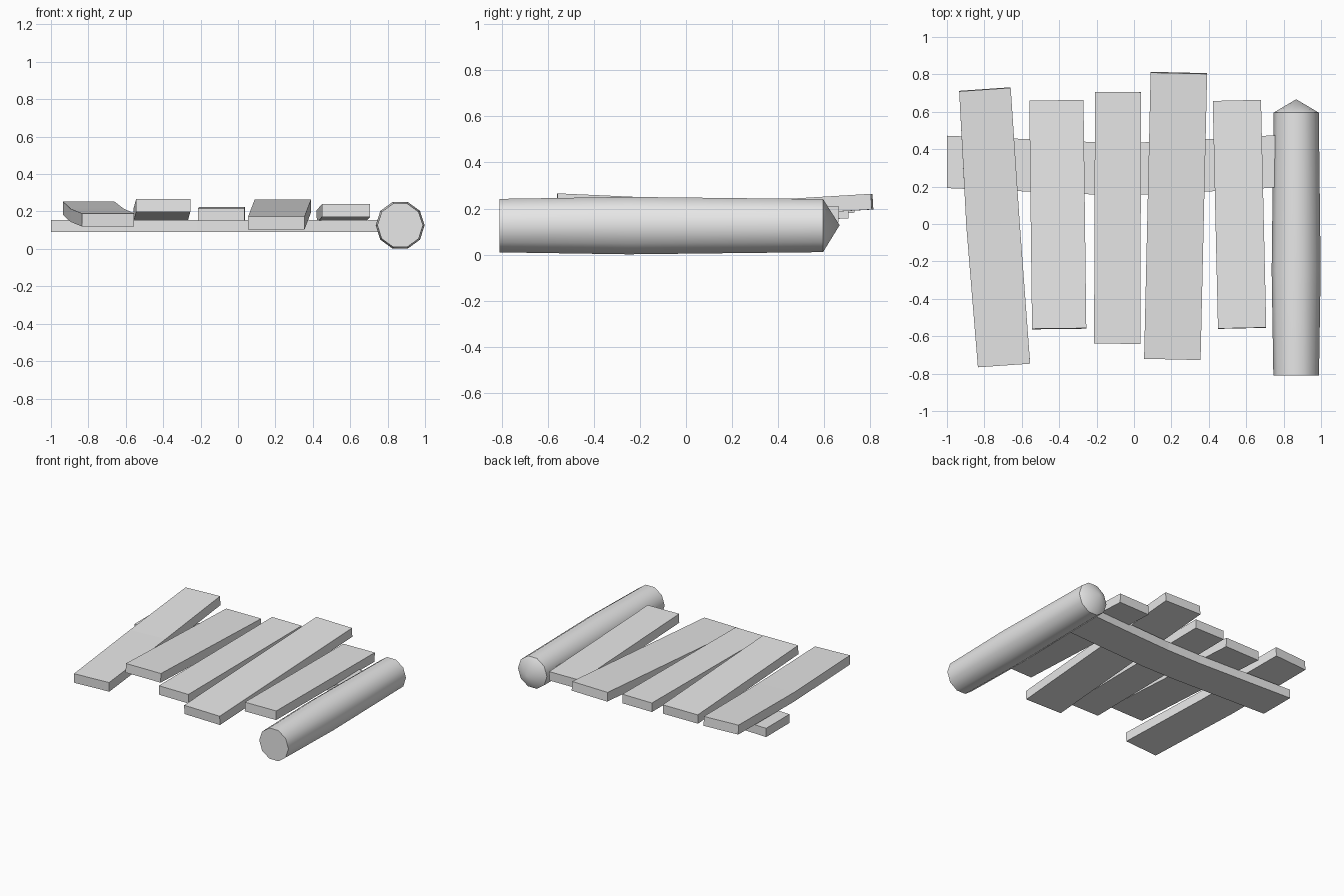
import bpy, bmesh, math
from mathutils import Vector

if "Cube" in bpy.data.objects:
    bpy.data.objects.remove(bpy.data.objects["Cube"], do_unlink=True)

grey = bpy.data.materials.new("plain_grey")
grey.use_nodes = True
grey.diffuse_color = (0.8, 0.8, 0.8, 1)
grey.node_tree.nodes["Principled BSDF"].inputs["Base Color"].default_value = (0.8, 0.8, 0.8, 1)


def loft(name, rings, tip=None):
    """Skin a row of rings, closing the ends with a cap or a pointed tip."""
    bm = bmesh.new()
    loops = [[bm.verts.new(p) for p in ring] for ring in rings]
    n = len(loops[0])
    for a, b in zip(loops, loops[1:]):
        for i in range(n):
            j = (i + 1) % n
            bm.faces.new((a[i], a[j], b[j], b[i]))
    bm.faces.new(loops[0])
    if tip:
        apex = bm.verts.new(tip)
        for i in range(n):
            bm.faces.new((loops[-1][i], loops[-1][(i + 1) % n], apex))
    else:
        bm.faces.new(loops[-1])
    bmesh.ops.recalc_face_normals(bm, faces=bm.faces)
    mesh = bpy.data.meshes.new(name)
    bm.to_mesh(mesh)
    bm.free()
    mesh.materials.append(grey)
    obj = bpy.data.objects.new(name, mesh)
    bpy.context.collection.objects.link(obj)
    return obj


def board(name, path, widths, thickness):
    """Rectangular board swept along a path, square to its overall direction."""
    path = [Vector(p) for p in path]
    axis = (path[-1] - path[0]).normalized()
    side = axis.cross(Vector((0, 0, 1))).normalized()
    up = side.cross(axis)
    rings = []
    for p, w in zip(path, widths):
        rings.append([p + side * w / 2 * s + up * thickness / 2 * t
                      for s, t in ((-1, -1), (1, -1), (1, 1), (-1, 1))])
    return loft(name, rings)


# Loose planks: front centre, back centre, width
planks = [
    ((-0.40, -0.56, 0.232), (-0.415, 0.66, 0.177), 0.29),
    ((-0.09, -0.64, 0.183), (-0.085, 0.705, 0.19), 0.247),
    ((0.205, -0.722, 0.138), (0.24, 0.808, 0.23), 0.302),
    ((0.578, -0.557, 0.205), (0.55, 0.66, 0.174), 0.258),
]
board("plank_1", [(-0.695, -0.755, 0.155), (-0.754, 0, 0.18), (-0.797, 0.72, 0.217)],
      (0.28, 0.286, 0.276), 0.07)
for i, (front, back, width) in enumerate(planks):
    board(f"plank_{i + 2}", [front, back], (width, width), 0.068)

# Bowed cross rail under the planks
rail = [(-1, 0.332), (-0.6, 0.315), (-0.22, 0.298), (0.06, 0.297), (0.4, 0.314), (0.76, 0.335)]
board("cross_rail", [(x, y, 0.122) for x, y in rail], [0.28] * len(rail), 0.066)

# Fallen ten-sided post with a pointed end
cx, cz, sides = 0.867, 0.126, 10
rings = []
for y, r in ((-0.81, 0.122), (-0.25, 0.131), (0.595, 0.121)):
    rings.append([(cx + r * math.cos(math.tau * k / sides), y,
                   cz + r * math.sin(math.tau * k / sides)) for k in range(sides)])
post = loft("post", rings, tip=(cx, 0.667, cz + 0.002))
bpy.ops.object.select_all(action="DESELECT")
post.select_set(True)
bpy.context.view_layer.objects.active = post
bpy.ops.object.shade_smooth_by_angle(angle=math.radians(42))
